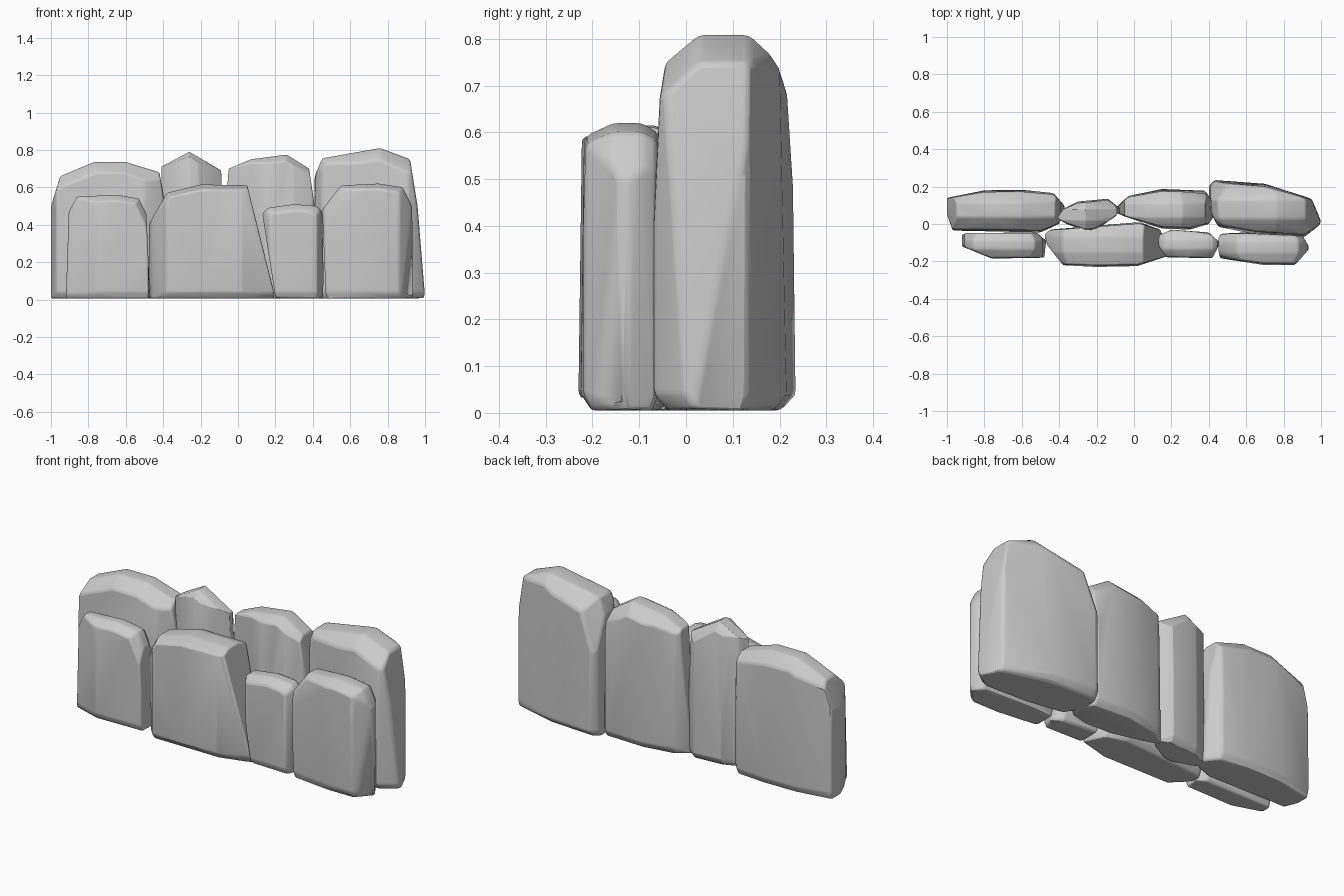
import bpy, bmesh
from mathutils import Vector

if "Cube" in bpy.data.objects:
    bpy.data.objects.remove(bpy.data.objects["Cube"])


def hull(bm):
    """Rebuild the mesh as a clean convex block."""
    bmesh.ops.delete(bm, geom=bm.edges[:] + bm.faces[:], context='EDGES_FACES')
    bmesh.ops.remove_doubles(bm, verts=bm.verts[:], dist=0.022)
    bmesh.ops.convex_hull(bm, input=bm.verts[:])
    loose = [v for v in bm.verts if not v.link_faces]
    bmesh.ops.delete(bm, geom=loose, context='VERTS')
    bmesh.ops.dissolve_limit(bm, angle_limit=0.06, verts=bm.verts[:], edges=bm.edges[:])
    bmesh.ops.recalc_face_normals(bm, faces=bm.faces[:])


def cut(bm, co, no):
    geom = bm.verts[:] + bm.edges[:] + bm.faces[:]
    r = bmesh.ops.bisect_plane(bm, geom=geom, plane_co=co, plane_no=no, clear_outer=True, dist=1e-5)
    edges = [e for e in r['geom_cut'] if isinstance(e, bmesh.types.BMEdge)]
    if edges:
        bmesh.ops.holes_fill(bm, edges=edges, sides=0)


def stone(name, plan, profile, ridge, drop_front, drop_back):
    """Plan outline raised to a block, then carved to the front profile and a crowned top."""
    bm = bmesh.new()
    yc = sum(p[1] for p in plan) / len(plan)
    for z, s in ((0.005, 0.8), (0.04, 1.0), (0.4, 1.0), (0.9, 0.84)):
        for x, y in plan:
            bm.verts.new((x, yc + (y - yc) * s, z))
    bmesh.ops.convex_hull(bm, input=bm.verts[:])
    y0, y1 = min(p[1] for p in plan), max(p[1] for p in plan)
    for (xa, za), (xb, zb) in zip(profile, profile[1:]):
        n = Vector((za - zb, 0, xb - xa)).normalized()
        co = Vector((xa, ridge, za))
        cut(bm, co, n)
        if n.z > 0.3:
            for side, drop in ((y0, drop_front), (y1, drop_back)):
                d = side - ridge
                start = Vector((xa, ridge + d * 0.35, za))
                cut(bm, start, Vector((n.x, drop / (0.65 * d), n.z)))
    hull(bm)
    me = bpy.data.meshes.new(name)
    bm.to_mesh(me)
    bm.free()
    ob = bpy.data.objects.new(name, me)
    bpy.context.collection.objects.link(ob)
    # worn edges
    b = ob.modifiers.new("worn_edges", 'BEVEL')
    b.width, b.segments, b.limit_method, b.angle_limit = 0.025, 2, 'ANGLE', 0.25
    bpy.context.view_layer.objects.active = ob
    ob.select_set(True)
    bpy.ops.object.shade_smooth_by_angle(angle=0.7)
    ob.select_set(False)


# back row, left to right
stone("back_stone_left",
      [(-1, .14), (-.8, .18), (-.6, .183), (-.43, .165), (-.365, .09), (-.4, 0), (-.5, -.045), (-.97, -.035), (-1, .05)],
      [(-1, .01), (-1, .5), (-.95, .66), (-.77, .735), (-.6, .735), (-.42, .68), (-.39, .5), (-.37, .01)],
      .08, .07, .07)
stone("back_stone_narrow",
      [(-.41, .03), (-.38, .08), (-.3, .12), (-.14, .135), (-.07, .08), (-.1, .04), (-.2, -.03), (-.25, -.04), (-.36, 0)],
      [(-.42, .01), (-.41, .71), (-.26, .79), (-.09, .69), (-.07, .01)],
      .05, .03, .06)
stone("back_stone_middle",
      [(-.12, .07), (-.03, .15), (.15, .187), (.38, .178), (.45, .08), (.4, 0), (.3, -.03), (.15, -.025), (-.05, .04)],
      [(-.1, .01), (-.05, .7), (.07, .75), (.26, .775), (.38, .70), (.41, .5), (.44, .01)],
      .07, .04, .07)
stone("back_stone_right",
      [(.38, .18), (.43, .235), (.7, .215), (.95, .135), (1, 0), (.91, -.07), (.65, -.055), (.45, -.015), (.39, .1)],
      [(.4, .01), (.41, .66), (.45, .755), (.76, .81), (.92, .75), (.96, .5), (.99, .15), (1, .01)],
      .08, .08, .09)

# front row, left to right
stone("front_stone_left",
      [(-.93, -.06), (-.92, -.12), (-.76, -.185), (-.48, -.18), (-.47, -.09), (-.52, -.045), (-.9, -.045)],
      [(-.92, .01), (-.905, .47), (-.86, .55), (-.65, .56), (-.53, .54), (-.49, .46), (-.47, .01)],
      -.11, .035, .03)
stone("front_stone_wide",
      [(-.48, -.06), (-.46, -.12), (-.38, -.22), (-.2, -.23), (.02, -.225), (.2, -.165), (.14, -.03), (.03, .01),
       (-.15, -.01), (-.45, -.03)],
      [(-.47, .01), (-.48, .4), (-.38, .57), (-.2, .615), (.1, .61), (.13, .52), (.19, .05), (.2, .01)],
      -.11, .03, .03)
stone("front_stone_small",
      [(.12, -.1), (.17, -.178), (.42, -.183), (.46, -.1), (.4, -.045), (.2, -.03), (.13, -.06)],
      [(.2, .01), (.13, .46), (.16, .49), (.3, .51), (.42, .5), (.45, .47), (.46, .01)],
      -.11, .035, .03)
stone("front_stone_right",
      [(.44, -.08), (.46, -.183), (.7, -.22), (.86, -.22), (.94, -.13), (.9, -.06), (.6, -.045), (.47, -.05)],
      [(.47, .01), (.45, .48), (.55, .61), (.75, .62), (.88, .6), (.93, .5), (.94, .01)],
      -.12, .03, .03)
